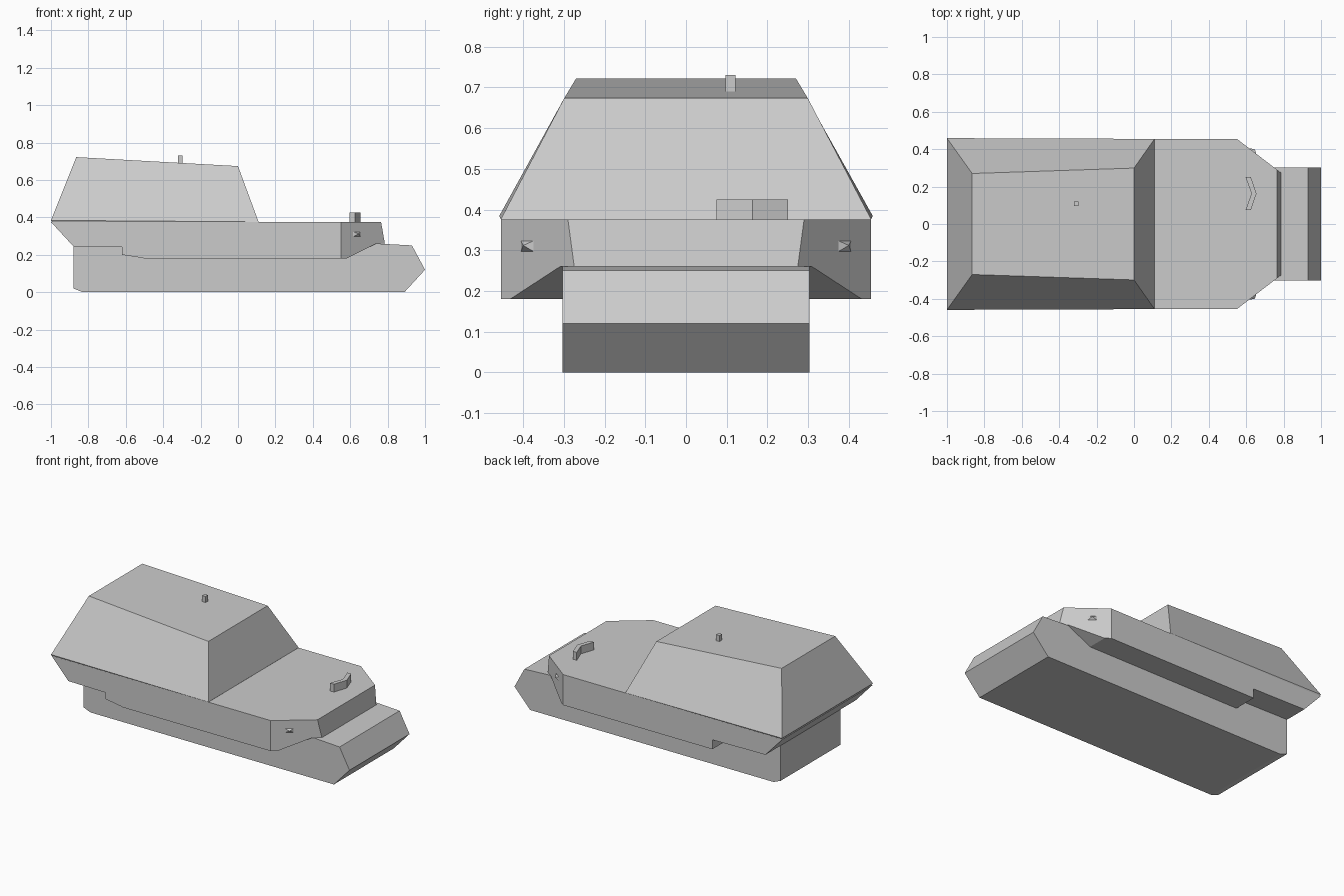
import bpy, bmesh
from mathutils import Vector

if "Cube" in bpy.data.objects:
    bpy.data.objects.remove(bpy.data.objects["Cube"])


def finish(name, bm):
    bmesh.ops.recalc_face_normals(bm, faces=bm.faces[:])
    mesh = bpy.data.meshes.new(name)
    bm.to_mesh(mesh)
    bm.free()
    obj = bpy.data.objects.new(name, mesh)
    bpy.context.collection.objects.link(obj)
    return obj


def prism(points, offset):
    """Extrude a closed loop of 3D points along offset."""
    bm = bmesh.new()
    face = bm.faces.new([bm.verts.new(p) for p in points])
    ext = bmesh.ops.extrude_face_region(bm, geom=[face])["geom"]
    verts = [g for g in ext if isinstance(g, bmesh.types.BMVert)]
    bmesh.ops.translate(bm, verts=verts, vec=offset)
    return bm


def side_prism(profile, y0, y1):
    return prism([(x, y0, z) for x, z in profile], (0, y1 - y0, 0))


def loft(name, rings):
    """Skin a stack of rings with equal point counts and cap both ends."""
    bm = bmesh.new()
    loops = [[bm.verts.new(p) for p in ring] for ring in rings]
    n = len(loops[0])
    for a, b in zip(loops, loops[1:]):
        for i in range(n):
            j = (i + 1) % n
            bm.faces.new((a[i], a[j], b[j], b[i]))
    bm.faces.new(loops[0][::-1])
    bm.faces.new(loops[-1])
    return finish(name, bm)


def trapezoid(x0, y0, z0, x1, y1, z1):
    """Ring with its own width and height at the rear and front."""
    return [(x0, -y0, z0), (x1, -y1, z1), (x1, y1, z1), (x0, y0, z0)]


# Lower hull tub between the tracks' line
finish("lower_hull", side_prism(
    [(-0.88, 0.02), (-0.83, 0), (0.89, 0), (1.0, 0.12), (0.93, 0.25),
     (0.74, 0.26), (-0.88, 0.26)], -0.303, 0.303))

# Wide upper hull with stepped underside, front corners cut off
bm = side_prism(
    [(-1.0, 0.375), (-0.88, 0.245), (-0.505, 0.24), (-0.505, 0.18),
     (0.58, 0.18), (0.74, 0.26), (0.785, 0.26), (0.765, 0.375)], -0.455, 0.455)
for s in (1, -1):
    cut = bmesh.ops.bisect_plane(
        bm, geom=bm.verts[:] + bm.edges[:] + bm.faces[:],
        plane_co=(0.55, s * 0.455, 0), plane_no=Vector((0.165, s * 0.215, 0)).normalized(),
        clear_outer=True)
    edges = [g for g in cut["geom_cut"] if isinstance(g, bmesh.types.BMEdge)]
    bmesh.ops.edgenet_fill(bm, edges=edges)
finish("upper_hull", bm)

# Sloped troop compartment with a slight lip
loft("superstructure", [
    trapezoid(-0.99, 0.452, 0.37, 0.105, 0.452, 0.37),
    trapezoid(-1.0, 0.459, 0.384, 0.11, 0.455, 0.376),
    trapezoid(-0.865, 0.27, 0.722, 0.0, 0.299, 0.674)])

# Small outlet box under the right side step
finish("outlet_box", side_prism(
    [(-0.62, 0.2), (-0.505, 0.182), (-0.505, 0.243), (-0.62, 0.243)], -0.454, -0.30))

# Chevron viewing block on the front deck
finish("driver_viewer", prism(
    [(x, y, 0.37) for x, y in [(0.597, 0.25), (0.625, 0.25), (0.655, 0.163),
                               (0.625, 0.075), (0.597, 0.075), (0.628, 0.163)]],
    (0, 0, 0.055)))

# Roof periscope
finish("roof_periscope", side_prism(
    [(-0.322, 0.68), (-0.298, 0.68), (-0.298, 0.73), (-0.322, 0.73)], 0.097, 0.121))

# Small pointed lamps on the cut front corners
for s, side in ((1, "left"), (-1, "right")):
    bm = bmesh.new()
    tip = bm.verts.new((0.645, s * 0.40, 0.312))
    base = [bm.verts.new((0.635 + dx, s * (0.39 - dx * 0.767), 0.31 + dz))
            for dx, dz in ((-0.02, -0.013), (0.02, -0.013), (0.02, 0.013), (-0.02, 0.013))]
    bm.faces.new(base)
    for i in range(4):
        bm.faces.new((base[i], base[(i + 1) % 4], tip))
    finish("corner_lamp_" + side, bm)
